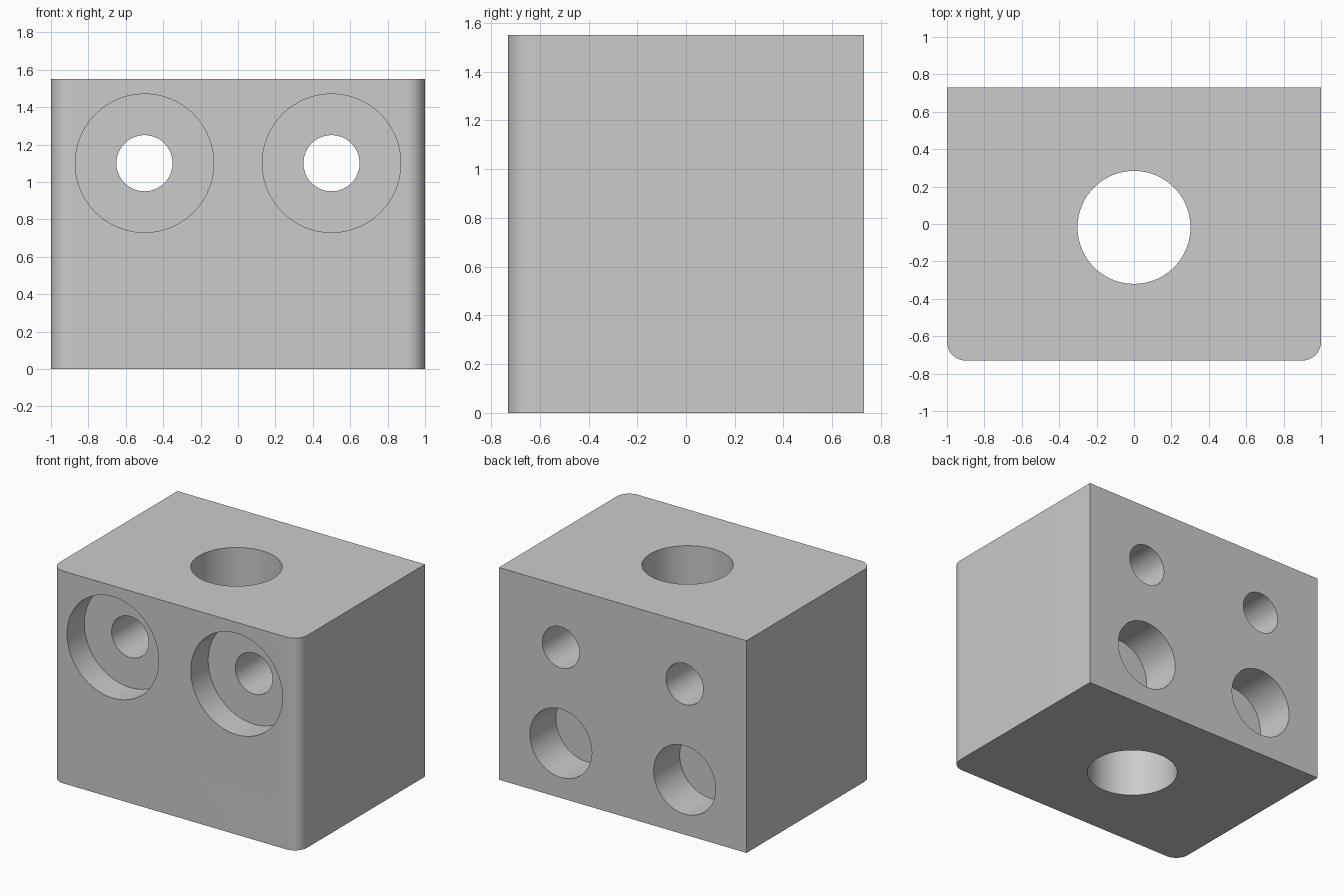
import bpy
import bmesh
from math import radians

WIDTH, DEPTH, HEIGHT = 2.0, 1.46, 1.55
FRONT, BACK = -DEPTH / 2, DEPTH / 2
OVER = 0.1  # how far cutters stick out of the block

if "Cube" in bpy.data.objects:
    bpy.data.objects.remove(bpy.data.objects["Cube"], do_unlink=True)

grey = bpy.data.materials.new("plain grey")
grey.use_nodes = True
color = (0.6, 0.6, 0.6, 1)
grey.diffuse_color = color
grey.node_tree.nodes["Principled BSDF"].inputs["Base Color"].default_value = color

# Block, with the two vertical front edges rounded
bpy.ops.mesh.primitive_cube_add(size=1, location=(0, 0, HEIGHT / 2))
block = bpy.context.object
block.name = "mounting_block"
block.scale = (WIDTH, DEPTH, HEIGHT)
bpy.ops.object.transform_apply(location=True, scale=True)
block.data.materials.append(grey)

bm = bmesh.new()
bm.from_mesh(block.data)
front_edges = [e for e in bm.edges
               if all(v.co.y < 0 for v in e.verts)
               and abs(e.verts[0].co.z - e.verts[1].co.z) > 1]
bmesh.ops.bevel(bm, geom=front_edges, offset=0.1, segments=12,
                profile=0.5, affect='EDGES')
bm.to_mesh(block.data)
bm.free()


def drill(name, radius, length, center, along_y=True):
    """Cut a round hole out of the block."""
    bpy.ops.mesh.primitive_cylinder_add(
        vertices=96, radius=radius, depth=length, location=center,
        rotation=(radians(90) if along_y else 0, 0, 0))
    cutter = bpy.context.object
    cutter.name = name
    cutter.hide_render = True
    cutter.data.materials.append(grey)
    bpy.context.view_layer.objects.active = block
    cut = block.modifiers.new(name, 'BOOLEAN')
    cut.operation = 'DIFFERENCE'
    cut.solver = 'EXACT'
    cut.object = cutter
    bpy.ops.object.modifier_apply(modifier=cut.name)
    bpy.data.objects.remove(cutter, do_unlink=True)


# Central vertical bore
drill("center_bore", 0.302, HEIGHT + 2 * OVER, (0, -0.018, HEIGHT / 2), False)

# Paired holes: counterbore in front, bolt hole through, blind pocket behind
for side, x in (("right", -0.5), ("left", 0.5)):
    sink, pocket = 0.2, 0.3
    drill(side + "_counterbore", 0.37, sink + OVER,
          (x, FRONT + (sink - OVER) / 2, 1.1))
    drill(side + "_bolt_hole", 0.15, DEPTH + 2 * OVER, (x, 0, 1.1))
    drill(side + "_back_pocket", 0.25, pocket + OVER,
          (x, BACK - (pocket - OVER) / 2, 0.4))

# Smooth the curved walls, keep the rims sharp
bpy.ops.object.select_all(action='DESELECT')
block.select_set(True)
bpy.context.view_layer.objects.active = block
bpy.ops.object.shade_smooth_by_angle(angle=radians(30))
